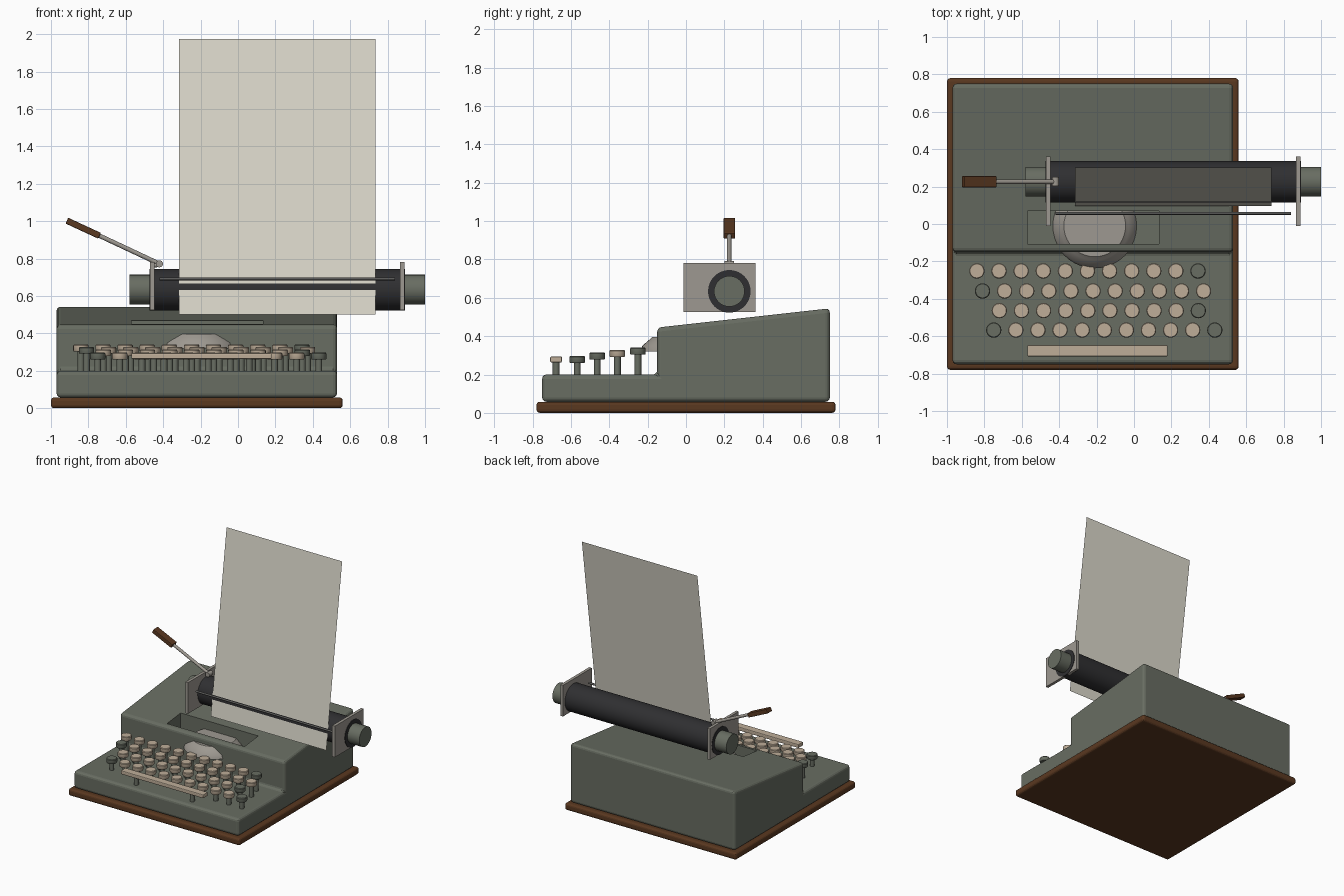
import bpy, bmesh, math
from mathutils import Vector

if "Cube" in bpy.data.objects:
    bpy.data.objects.remove(bpy.data.objects["Cube"])


def material(name, hex_color):
    lin = []
    for i in (0, 2, 4):
        c = int(hex_color[i:i + 2], 16) / 255
        lin.append(c / 12.92 if c <= 0.04045 else ((c + 0.055) / 1.055) ** 2.4)
    m = bpy.data.materials.new(name)
    m.diffuse_color = (*lin, 1)
    m.use_nodes = True
    m.node_tree.nodes["Principled BSDF"].inputs["Base Color"].default_value = m.diffuse_color
    return m


GREEN = material("grey green enamel", "686D62")
WOOD = material("brown wood", "5A3820")
CREAM = material("cream key", "BFAE99")
PAPER = material("paper", "DAD7CA")
METAL = material("light metal", "9E9991")
STEEL = material("dark steel", "5C5C5A")
RUBBER = material("black rubber", "2F2F31")


def finish(name, bm, mat, smooth=False):
    bmesh.ops.recalc_face_normals(bm, faces=bm.faces)
    me = bpy.data.meshes.new(name)
    bm.to_mesh(me)
    bm.free()
    ob = bpy.data.objects.new(name, me)
    bpy.context.collection.objects.link(ob)
    if mat:
        me.materials.append(mat)
    if smooth:
        bpy.ops.object.select_all(action='DESELECT')
        ob.select_set(True)
        bpy.context.view_layer.objects.active = ob
        bpy.ops.object.shade_smooth_by_angle(angle=math.radians(35))
    return ob


def bevel(ob, width, segments):
    mod = ob.modifiers.new("bevel", 'BEVEL')
    mod.width, mod.segments = width, segments
    mod.limit_method, mod.angle_limit = 'ANGLE', math.radians(40)


def box(name, lo, hi, mat, width=0, segments=2):
    bm = bmesh.new()
    bmesh.ops.create_cube(bm, size=1)
    for v in bm.verts:
        v.co = [lo[i] + (v.co[i] + 0.5) * (hi[i] - lo[i]) for i in range(3)]
    ob = finish(name, bm, mat)
    if width:
        bevel(ob, width, segments)
    return ob


def lathe(name, profile, mat, sides=32, loc=(0, 0, 0), axis=(0, 0, 1), smooth=True):
    """Closed solid turned from (radius, height) points, capped at both ends."""
    bm = bmesh.new()
    turn = Vector((0, 0, 1)).rotation_difference(Vector(axis))
    rings = []
    for r, h in profile:
        ring = []
        for i in range(sides):
            a = math.tau * i / sides
            p = Vector((r * math.cos(a), r * math.sin(a), h))
            ring.append(bm.verts.new(turn @ p + Vector(loc)))
        rings.append(ring)
    for a, b in zip(rings, rings[1:]):
        for i in range(sides):
            j = (i + 1) % sides
            bm.faces.new((a[i], a[j], b[j], b[i]))
    bm.faces.new(rings[0])
    bm.faces.new(rings[-1])
    return finish(name, bm, mat, smooth)


def rod(name, p, q, r, mat, sides=32):
    d = Vector(q) - Vector(p)
    return lathe(name, [(r, 0), (r, d.length)], mat, sides, p, d.normalized())


# Wooden base board
box("base_board", (-1, -0.78, 0), (0.56, 0.78, 0.058), WOOD, 0.018, 3)

# Stepped body with sloping top
side = [(-0.75, 0.058), (0.75, 0.058), (0.75, 0.545), (-0.15, 0.445), (-0.15, 0.2), (-0.75, 0.2)]
bm = bmesh.new()
face = bm.faces.new([bm.verts.new((-0.97, y, z)) for y, z in side])
ext = bmesh.ops.extrude_face_region(bm, geom=[face])
bmesh.ops.translate(bm, vec=(1.5, 0, 0),
                    verts=[g for g in ext["geom"] if isinstance(g, bmesh.types.BMVert)])
body = finish("body", bm, GREEN)
bevel(body, 0.022, 3)

# Type slot cut in the top
cutter = box("slot_cutter", (-0.57, -0.107, 0.33), (0.135, 0.07, 0.7), GREEN)
cutter.hide_render = True
cutter.hide_viewport = True
cut = body.modifiers.new("slot", 'BOOLEAN')
cut.operation, cut.solver, cut.object = 'DIFFERENCE', 'EXACT', cutter

# Type basket showing in the slot and through the front wall
lathe("type_basket", [(0.227, 0.32), (0.218, 0.35), (0.183, 0.38), (0.165, 0.397)],
      METAL, 40, (-0.21, -0.01, 0))

# Four rows of keys: first x, count, y, top height, indices of green keys
rows = [(-0.84, 11, -0.251, 0.34, (10,)),
        (-0.81, 11, -0.358, 0.328, (0,)),
        (-0.72, 10, -0.463, 0.314, (9,)),
        (-0.75, 11, -0.567, 0.297, (0, 10))]
for x0, count, y, top, green in rows:
    for i in range(count):
        x = x0 + 0.1182 * i
        rod("key_stem", (x, y, 0.19), (x, y, top - 0.03), 0.018, GREEN, 12)
        lathe("key_cap", [(0.038, top - 0.036), (0.041, top - 0.031), (0.041, top - 0.005),
                          (0.037, top)], GREEN if i in green else CREAM, 20, (x, y, 0))

# Space bar on two posts
box("space_bar", (-0.57, -0.708, 0.263), (0.18, -0.647, 0.294), CREAM, 0.006)
for x in (-0.45, 0.06):
    rod("space_bar_stem", (x, -0.677, 0.19), (x, -0.677, 0.27), 0.018, GREEN, 12)

# Carriage: platen, knobs, end plates
CY, CZ = 0.226, 0.634
rod("platen", (-0.473, CY, CZ), (0.893, CY, CZ), 0.111, RUBBER, 40)
for name, a, b in (("left_knob", -0.58, -0.46), ("right_knob", 0.88, 1.0)):
    rod(name, (a, CY, CZ), (b, CY, CZ), 0.08, GREEN, 32)
for name, a, b in (("left_plate", -0.47, -0.447), ("right_plate", 0.865, 0.889)):
    box(name, (a, -0.012, 0.526), (b, 0.362, 0.782), METAL)

# Paper bail in front of the sheet
rod("paper_bail", (-0.42, 0.057, 0.692), (0.84, 0.057, 0.692), 0.008, STEEL, 12)

# Sheet of paper leaning back
bm = bmesh.new()
bm.faces.new([bm.verts.new(p) for p in ((-0.315, 0.097, 0.5), (0.735, 0.097, 0.5),
                                        (0.735, 0.302, 1.975), (-0.315, 0.302, 1.975))])
finish("paper_sheet", bm, PAPER)

# Return lever with pivot and wooden grip
pivot, grip, tip = Vector((-0.42, CY, 0.772)), Vector((-0.74, CY, 0.922)), Vector((-0.915, CY, 1.003))
rod("lever_pivot", pivot - Vector((0, 0.024, 0)), pivot + Vector((0, 0.024, 0)), 0.019, METAL, 16)
rod("lever_mount", (-0.458, CY, 0.762), (-0.42, CY, 0.768), 0.012, METAL, 12)
rod("lever_arm", pivot, grip, 0.012, METAL, 12)
d = tip - grip
handle = box("lever_grip", (0, -0.03, -0.017), (d.length, 0.03, 0.017), WOOD, 0.005)
handle.location = grip
handle.rotation_euler = (0, -math.atan2(d.z, d.x), 0)
